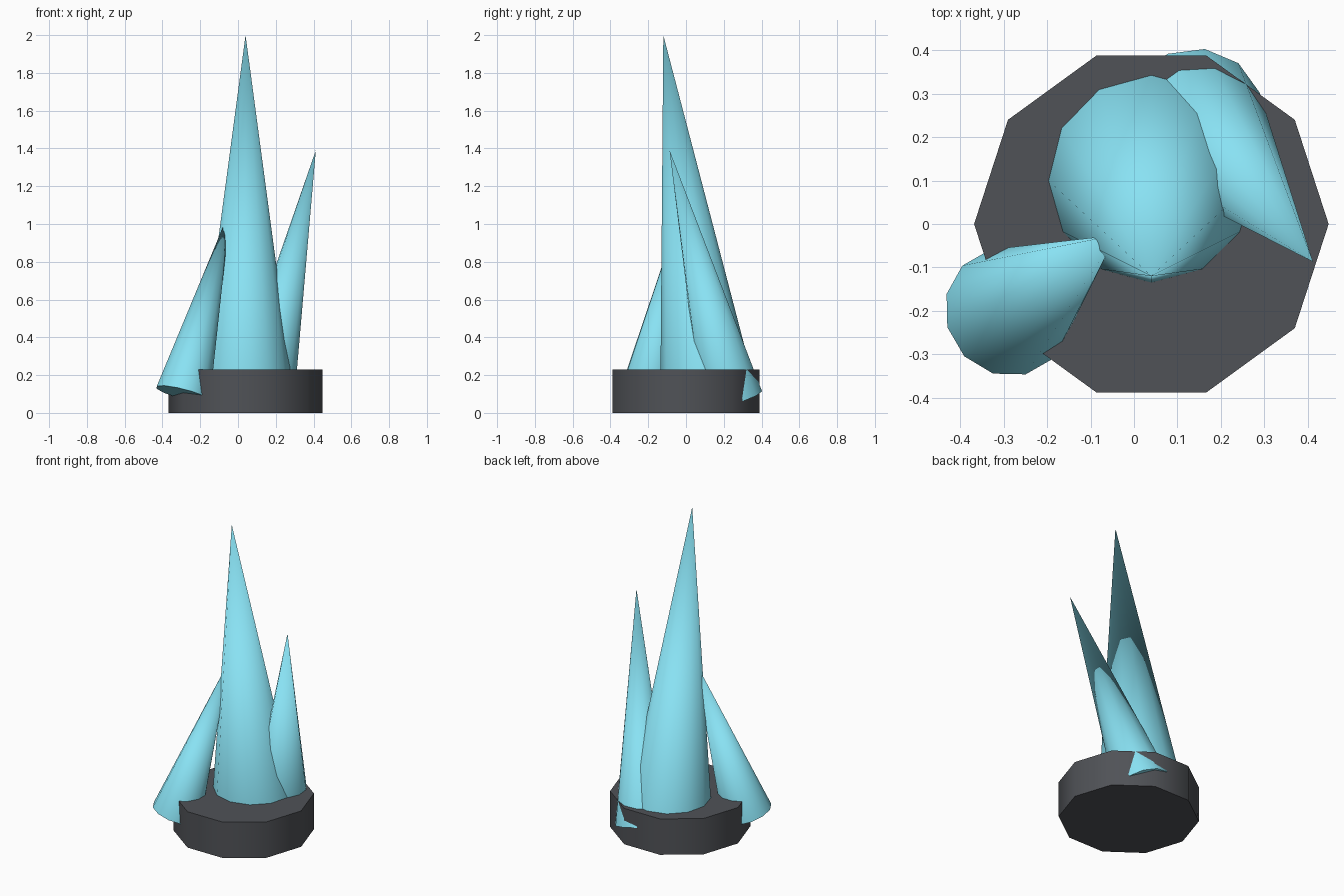
import bpy, bmesh, math
from mathutils import Vector, Matrix

if "Cube" in bpy.data.objects:
    bpy.data.objects.remove(bpy.data.objects["Cube"])


def material(name, color):
    mat = bpy.data.materials.new(name)
    mat.diffuse_color = color
    mat.use_nodes = True
    mat.node_tree.nodes["Principled BSDF"].inputs["Base Color"].default_value = mat.diffuse_color
    return mat


def cone(name, start, end, sides, r1, r2, spin, mat):
    """Cone or prism whose axis runs from start to end, spun about its axis."""
    start, end = Vector(start), Vector(end)
    axis = end - start
    tilt = Vector((0, 0, 1)).rotation_difference(axis).to_matrix().to_4x4()
    place = (Matrix.Translation((start + end) / 2) @ tilt
             @ Matrix.Rotation(math.radians(spin), 4, 'Z'))
    bm = bmesh.new()
    bmesh.ops.create_cone(bm, cap_ends=True, segments=sides, radius1=r1,
                          radius2=r2, depth=axis.length, matrix=place)
    bmesh.ops.remove_doubles(bm, verts=bm.verts, dist=1e-5)
    bmesh.ops.recalc_face_normals(bm, faces=bm.faces)
    mesh = bpy.data.meshes.new(name)
    bm.to_mesh(mesh)
    bm.free()
    obj = bpy.data.objects.new(name, mesh)
    mesh.materials.append(mat)
    bpy.context.collection.objects.link(obj)
    bpy.ops.object.select_all(action='DESELECT')
    obj.select_set(True)
    bpy.context.view_layer.objects.active = obj
    bpy.ops.object.shade_smooth_by_angle(angle=math.radians(45))
    return obj


stone = material("dark_stone", (0.08, 0.085, 0.095, 1))
crystal = material("cyan_crystal", (0.25, 0.76, 0.9, 1))

# Ten-sided base with a corner on the y axis
cone("base", (0.04, 0, 0), (0.04, 0, 0.23), 10, 0.408, 0.408, 90, stone)

# Leaning crystals: start, tip, base radius, spin
crystals = {
    "tall_crystal": ((0.04, 0.116, 0.10), (0.04, -0.12, 2.0), 0.254, 0),
    "right_crystal": ((0.133, 0.24, 0.08), (0.412, -0.087, 1.39), 0.169, 21),
    "left_crystal": ((-0.29, -0.2025, 0.10), (-0.04, -0.025, 1.08), 0.15, 15),
}
for name, (start, tip, radius, spin) in crystals.items():
    cone(name, start, tip, 12, radius, 0, spin, crystal)
